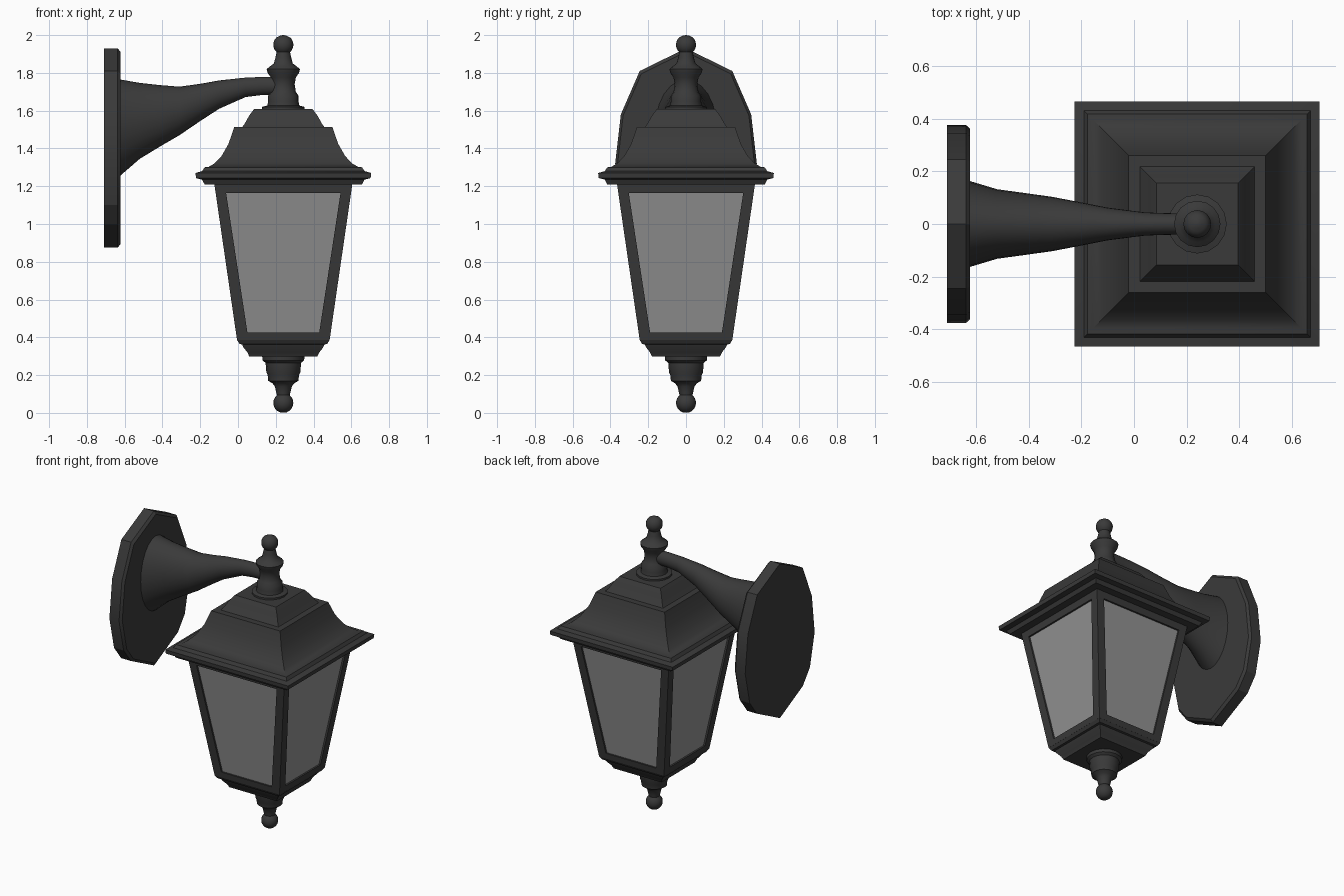
import bpy, bmesh, math
from mathutils import Matrix, Vector

if "Cube" in bpy.data.objects:
    bpy.data.objects.remove(bpy.data.objects["Cube"])

CX = 0.24  # lantern axis


def material(name, v):
    m = bpy.data.materials.new(name)
    m.diffuse_color = (v, v, v, 1)
    m.use_nodes = True
    m.node_tree.nodes["Principled BSDF"].inputs["Base Color"].default_value = m.diffuse_color
    return m


DARK = material("charcoal_metal", 0.042)
GLASS = material("grey_glass", 0.29)


def finish(name, bm, mats, angle=30):
    bmesh.ops.remove_doubles(bm, verts=bm.verts, dist=0.0005)
    bmesh.ops.recalc_face_normals(bm, faces=bm.faces)
    me = bpy.data.meshes.new(name)
    bm.to_mesh(me)
    bm.free()
    for m in mats:
        me.materials.append(m)
    ob = bpy.data.objects.new(name, me)
    bpy.context.collection.objects.link(ob)
    bpy.ops.object.select_all(action='DESELECT')
    ob.select_set(True)
    bpy.context.view_layer.objects.active = ob
    bpy.ops.object.shade_smooth_by_angle(angle=math.radians(angle))
    return ob


def loft(name, rings, angle=30):
    """Skin a list of point rings and cap both ends."""
    bm = bmesh.new()
    loops = [[bm.verts.new(p) for p in r] for r in rings]
    n = len(loops[0])
    for a, b in zip(loops, loops[1:]):
        for i in range(n):
            j = (i + 1) % n
            bm.faces.new((a[i], a[j], b[j], b[i]))
    bm.faces.new(loops[0])
    bm.faces.new(loops[-1])
    return finish(name, bm, [DARK], angle)


def square_loft(name, profile):
    return loft(name, [[(CX + sx * h, sy * h, z) for sx, sy in
                        ((-1, -1), (1, -1), (1, 1), (-1, 1))] for h, z in profile])


def turned(name, profile, n=16):
    return loft(name, [[(CX + r * math.cos(math.tau * i / n), r * math.sin(math.tau * i / n), z)
                        for i in range(n)] for r, z in profile], 40)


def ball(zc, r, start, end, steps=7):
    """Arc of a ball profile, angles measured from the bottom pole."""
    out = []
    for k in range(steps + 1):
        t = math.radians(start + (end - start) * k / steps)
        out.append((r * math.sin(t), zc - r * math.cos(t)))
    return out


# Stepped, flared roof
square_loft("roof", [(0.35, 1.21), (0.417, 1.21), (0.43, 1.235), (0.462, 1.243), (0.465, 1.27),
                     (0.43, 1.28), (0.417, 1.30), (0.395, 1.303), (0.365, 1.32), (0.327, 1.36),
                     (0.29, 1.425), (0.26, 1.513), (0.218, 1.513), (0.205, 1.53),
                     (0.18, 1.575), (0.155, 1.608)])

# Tapered lantern body: a frame with recessed glass on each side
bm = bmesh.new()


def hw(z):
    return 0.245 + 0.1455 * (z - 0.385)


for k in range(4):
    rot = Matrix.Translation((CX, 0, 0)) @ Matrix.Rotation(k * math.pi / 2, 4, 'Z')

    def quad(ub, zb, ut, zt, depth=0):
        return [bm.verts.new(rot @ Vector((u, depth - hw(z), z)))
                for u, z in ((-ub, zb), (ub, zb), (ut, zt), (-ut, zt))]

    outer = quad(hw(0.385), 0.385, hw(1.215), 1.215)
    inner = quad(0.19, 0.425, 0.303, 1.165)
    pane = quad(0.19, 0.425, 0.303, 1.165, 0.012)
    for a, b in ((outer, inner), (inner, pane)):
        for i in range(4):
            j = (i + 1) % 4
            bm.faces.new((a[i], a[j], b[j], b[i]))
    bm.faces.new(pane).material_index = 1
bmesh.ops.remove_doubles(bm, verts=bm.verts, dist=0.0005)
bmesh.ops.holes_fill(bm, edges=[e for e in bm.edges if e.is_boundary], sides=4)
finish("lantern_body", bm, [DARK, GLASS])

# Moulded square base under the glass
square_loft("lantern_base", [(0.18, 0.298), (0.19, 0.32), (0.21, 0.345), (0.218, 0.362),
                             (0.232, 0.365), (0.245, 0.386)])

# Turned finials above and below
turned("top_finial", [(0.112, 1.605), (0.112, 1.62), (0.085, 1.627), (0.08, 1.65), (0.08, 1.68),
                      (0.066, 1.70), (0.06, 1.74), (0.066, 1.775), (0.083, 1.80), (0.088, 1.82),
                      (0.07, 1.835), (0.05, 1.85), (0.042, 1.88)]
       + ball(1.949, 0.053, 42, 135) + ball(1.949, 0.051, 145, 176, 2))
turned("bottom_finial", [(0.004, 0.003)] + ball(0.053, 0.053, 20, 140)
       + [(0.038, 0.11), (0.045, 0.14), (0.058, 0.157), (0.08, 0.17), (0.083, 0.20),
          (0.09, 0.215), (0.094, 0.265), (0.11, 0.278), (0.112, 0.30)])

# Curved, tapering arm: x, lower z, upper z, half depth
ARM = [(-0.63, 1.25, 1.766, 0.165), (-0.52, 1.345, 1.747, 0.132), (-0.41, 1.412, 1.735, 0.117),
       (-0.31, 1.47, 1.727, 0.103), (-0.2, 1.545, 1.742, 0.082), (-0.1, 1.61, 1.76, 0.062),
       (0.04, 1.672, 1.775, 0.044), (0.12, 1.682, 1.778, 0.041), (0.23, 1.685, 1.78, 0.04)]
loft("arm", [[(x, d * math.cos(math.tau * i / 24),
               (a + b) / 2 + (b - a) / 2 * math.sin(math.tau * i / 24)) for i in range(24)]
             for x, a, b, d in ARM], 40)

# Faceted oval wall plate with a chamfered front edge
half = [(0.245, 1.81), (0.345, 1.58), (0.375, 1.32), (0.325, 1.10), (0.248, 1.0)]
outline = [(0, 1.93)] + half + [(0, 0.875)] + [(-y, z) for y, z in reversed(half)]
loft("wall_plate", [[(x, y * s, 1.4 + (z - 1.4) * s) for y, z in outline]
                    for x, s in ((-0.71, 1), (-0.637, 1), (-0.622, 0.965))], 20)
